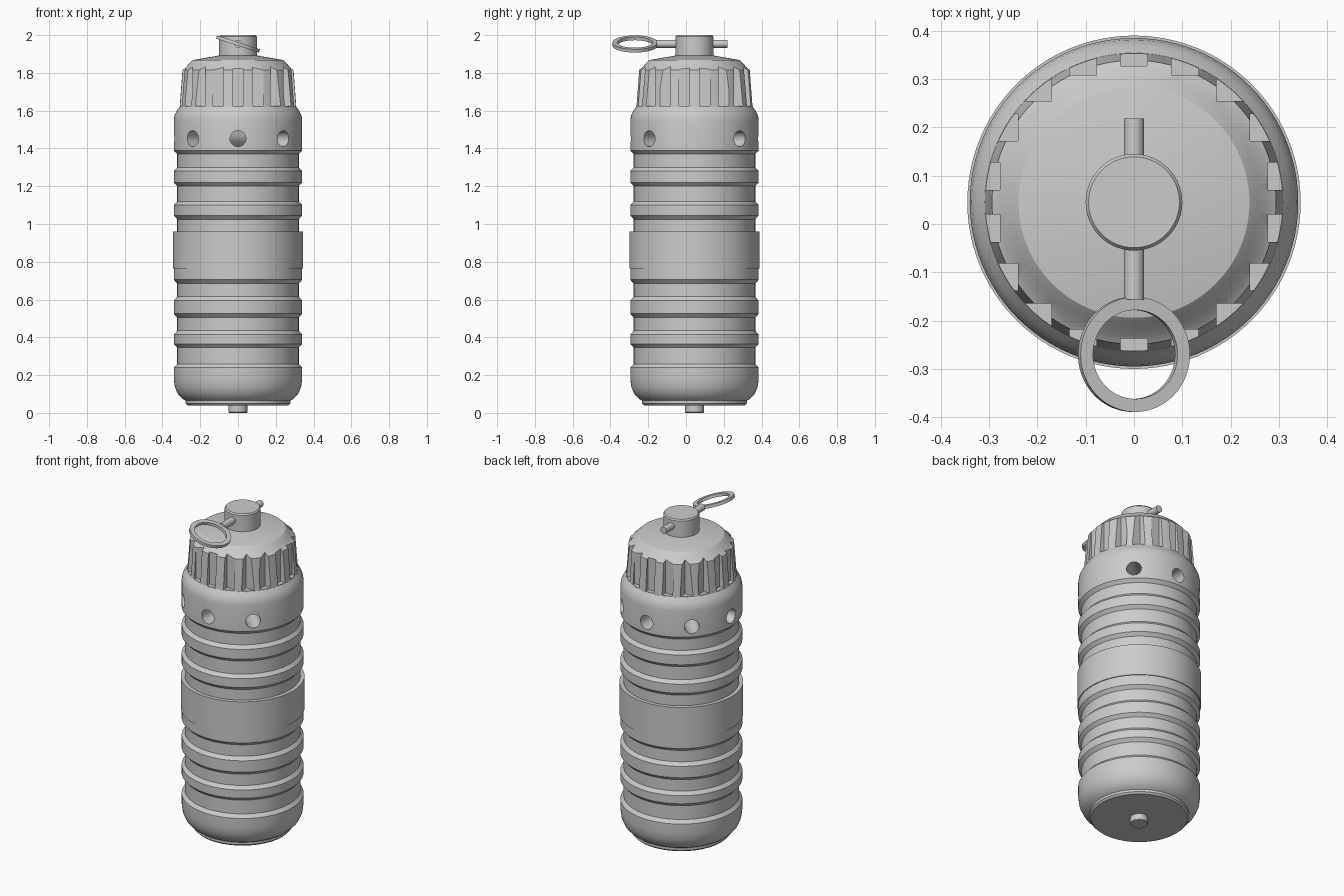
import bpy, bmesh, math
from mathutils import Matrix, Vector

old = bpy.data.objects.get("Cube")
if old:
    bpy.data.objects.remove(old)

AXIS = Vector((0, 0.045, 0))
SEGMENTS = 96

grey = bpy.data.materials.new("plain_grey")
grey.use_nodes = True
grey.diffuse_color = (0.6, 0.6, 0.6, 1)
grey.node_tree.nodes["Principled BSDF"].inputs["Base Color"].default_value = (0.6, 0.6, 0.6, 1)


def add_object(name, bm, location=AXIS):
    bmesh.ops.recalc_face_normals(bm, faces=bm.faces)
    mesh = bpy.data.meshes.new(name)
    bm.to_mesh(mesh)
    bm.free()
    mesh.materials.append(grey)
    obj = bpy.data.objects.new(name, mesh)
    obj.location = location
    bpy.context.collection.objects.link(obj)
    return obj


def lathe(name, profile, closed=False, location=AXIS):
    """Revolve (radius, height) points around the vertical axis."""
    bm = bmesh.new()
    rings = []
    for i in range(SEGMENTS):
        a = math.tau * i / SEGMENTS
        rings.append([bm.verts.new((r * math.cos(a), r * math.sin(a), z)) for r, z in profile])
    count = len(profile)
    for i in range(SEGMENTS):
        a, b = rings[i], rings[(i + 1) % SEGMENTS]
        for j in range(count if closed else count - 1):
            k = (j + 1) % count
            bm.faces.new((a[j], b[j], b[k], a[k]))
    bmesh.ops.remove_doubles(bm, verts=bm.verts, dist=1e-5)
    return add_object(name, bm, location)


def activate(obj):
    bpy.ops.object.select_all(action='DESELECT')
    obj.select_set(True)
    bpy.context.view_layer.objects.active = obj


def cut(target, cutter):
    mod = target.modifiers.new("cut", 'BOOLEAN')
    mod.operation = 'DIFFERENCE'
    mod.solver = 'EXACT'
    mod.object = cutter
    activate(target)
    bpy.ops.object.modifier_apply(modifier=mod.name)
    bpy.data.objects.remove(cutter)


def cylinder(name, radius, depth, matrix, location=AXIS, segments=32):
    bm = bmesh.new()
    bmesh.ops.create_cone(bm, cap_ends=True, segments=segments, radius1=radius,
                          radius2=radius, depth=depth, matrix=matrix)
    return add_object(name, bm, location)


# Ribbed body: rounded bottom, grooves given by (start, end) heights, rounded shoulder
RIDGE, GROOVE, SLOPE = 0.34, 0.322, 0.02
body_profile = [(0, 0.06), (0.27, 0.06), (0.295, 0.075), (0.318, 0.1), (0.334, 0.135), (RIDGE, 0.18)]
for low, high in ((0.24, 0.365), (0.415, 0.525), (0.595, 0.705),
                  (0.87, 1.045), (1.1, 1.22), (1.28, 1.39)):
    body_profile += [(RIDGE, low), (GROOVE, low + SLOPE), (GROOVE, high - SLOPE), (RIDGE, high)]
body_profile += [(RIDGE, 1.55), (0.336, 1.575), (0.325, 1.598), (0.309, 1.62), (0, 1.62)]
body = lathe("ribbed_body", body_profile)

# Four bores make the eight side holes
for i in range(4):
    turn = Matrix.Rotation(math.pi * i / 4, 4, 'Z') @ Matrix.Rotation(math.pi / 2, 4, 'X')
    cut(body, cylinder("bore_cutter", 0.042, 1, Matrix.Translation((0, 0, 1.452)) @ turn))

# Cap with a shallow cone top, notched all around
cap = lathe("notched_cap", [(0, 1.615), (0.309, 1.615), (0.294, 1.815), (0.28, 1.824),
                            (0.258, 1.85), (0.239, 1.868), (0.1, 1.892), (0, 1.892)])
bm = bmesh.new()
NOTCHES = 18
for i in range(NOTCHES):
    a = math.pi / 2 + math.tau * i / NOTCHES
    place = Matrix.Translation((0.31 * math.cos(a), 0.31 * math.sin(a), 1.77))
    bmesh.ops.create_cube(bm, size=1, matrix=place @ Matrix.Diagonal((0.056, 0.056, 0.29, 1)))
cut(cap, add_object("notch_cutter", bm))

# Middle band, base and top knob
band = lathe("middle_band", [(0.315, 0.765), (0.345, 0.765), (0.345, 0.96), (0.315, 0.96)], closed=True)
base = lathe("base_disc", [(0, 0.04), (0.268, 0.04), (0.278, 0.05), (0.278, 0.07), (0, 0.07)])
stud = lathe("bottom_stud", [(0, 0), (0.046, 0), (0.05, 0.004), (0.05, 0.05), (0, 0.05)])
knob = lathe("top_knob", [(0, 1.88), (0.1, 1.88), (0.1, 1.992), (0.094, 2), (0, 2)])

# Cross pin and tilted pull ring
pin = cylinder("cross_pin", 0.021, 0.375,
               Matrix.Translation((0, 0.031, 1.954)) @ Matrix.Rotation(math.pi / 2, 4, 'X'),
               location=(0, 0, 0))
ring = lathe("pull_ring", [(0.092, -0.009), (0.119, -0.009), (0.119, 0.009), (0.092, 0.009)],
             closed=True, location=(0, -0.27, 1.953))
ring.rotation_euler = (0, math.radians(18), 0)

for part in (body, cap, band, base, stud, knob, pin, ring):
    activate(part)
    bpy.ops.object.shade_smooth_by_angle(angle=math.radians(28))
